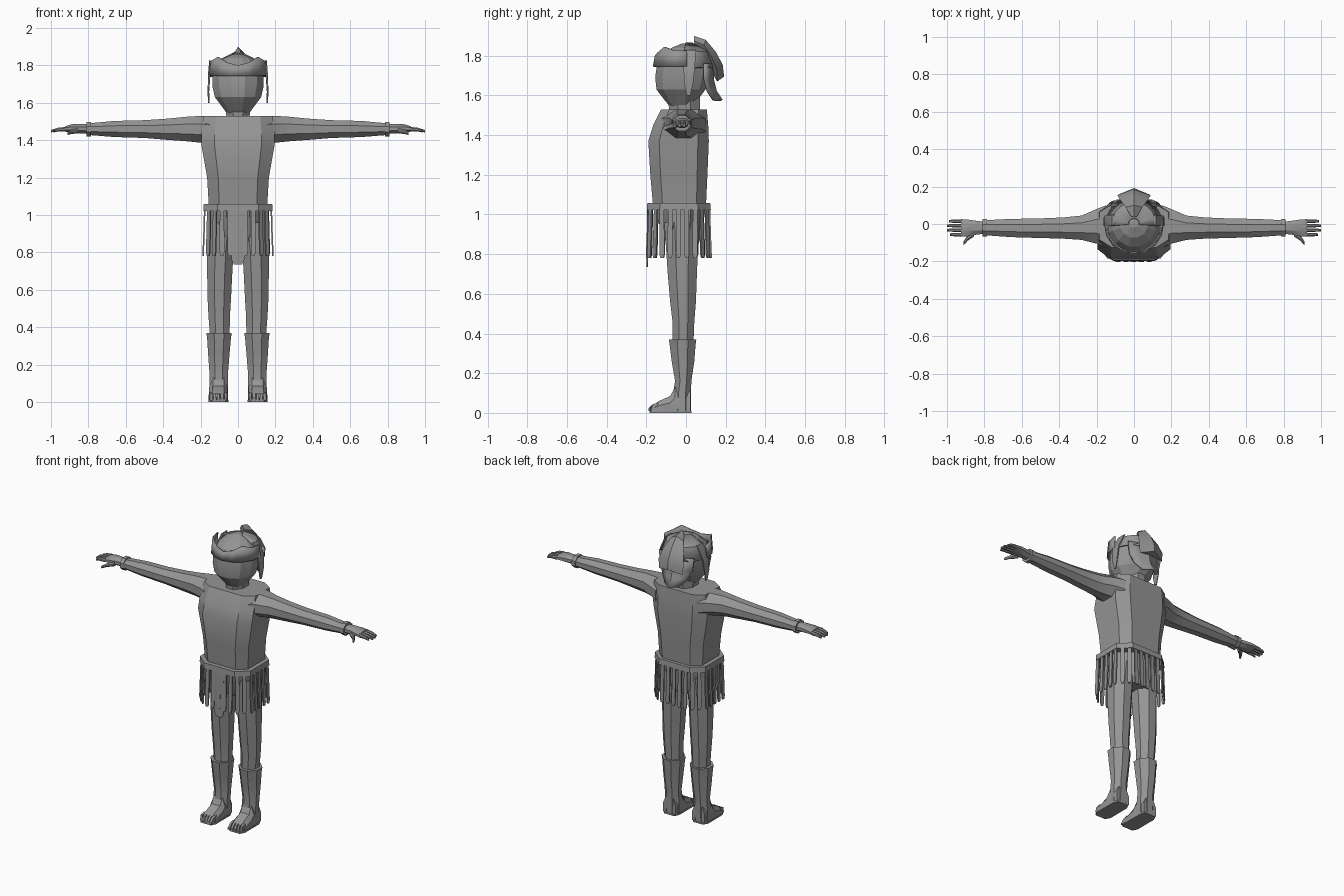
import bpy, bmesh, math
from mathutils import Vector

grey = bpy.data.materials.new("plain grey")
grey.diffuse_color = (0.3, 0.3, 0.3, 1)


def make(name, bm, angle=30, mirror=False, thick=0):
    bmesh.ops.recalc_face_normals(bm, faces=bm.faces)
    me = bpy.data.meshes.new(name)
    bm.to_mesh(me)
    bm.free()
    ob = bpy.data.objects.new(name, me)
    bpy.context.collection.objects.link(ob)
    me.materials.append(grey)
    bpy.ops.object.select_all(action='DESELECT')
    ob.select_set(True)
    bpy.context.view_layer.objects.active = ob
    if angle:
        bpy.ops.object.shade_smooth_by_angle(angle=math.radians(angle))
    if thick:
        s = ob.modifiers.new("thickness", 'SOLIDIFY')
        s.thickness, s.offset = thick, 0
    if mirror:
        ob.modifiers.new("mirror", 'MIRROR')
    return ob


def chamfered(a0, a1, b0, b1, c=0.3):
    """Eight-sided outline inside a rectangle, c is the corner cut."""
    p, q = (a1 - a0) * c, (b1 - b0) * c
    return [(a0 + p, b0), (a1 - p, b0), (a1, b0 + q), (a1, b1 - q),
            (a1 - p, b1), (a0 + p, b1), (a0, b1 - q), (a0, b0 + q)]


def skin(bm, rings, closed=True, caps=True):
    vs = [[bm.verts.new(p) for p in r] for r in rings]
    n = len(vs[0])
    for a, b in zip(vs, vs[1:]):
        for i in range(n if closed else n - 1):
            j = (i + 1) % n
            bm.faces.new((a[i], a[j], b[j], b[i]))
    if caps:
        bm.faces.new(vs[0])
        bm.faces.new(vs[-1])


def loft(name, rows, axis='Z', c=0.3, mirror=False, angle=30):
    """rows: (station, a0, a1, b0, b1); a,b = x,y along Z and y,z along X."""
    bm = bmesh.new()
    skin(bm, [[(a, b, s) if axis == 'Z' else (s, a, b)
               for a, b in chamfered(*r, c)] for s, *r in rows])
    return make(name, bm, angle, mirror)


# Body
loft("torso", [(1.03, -.155, .155, -.165, .10), (1.2, -.165, .165, -.18, .108),
               (1.37, -.195, .195, -.19, .115), (1.45, -.195, .195, -.165, .112),
               (1.53, -.185, .185, -.125, .105)], c=0.18)
loft("hips", [(.84, -.10, .10, -.09, .06), (.90, -.155, .155, -.12, .08),
              (1.04, -.155, .155, -.16, .10)])
loft("neck", [(1.51, -.06, .06, -.085, .07), (1.60, -.07, .07, -.09, .07)])

# Arms and cuffs
loft("arm", [(.15, -.13, .10, 1.37, 1.529), (.2, -.105, .08, 1.387, 1.53),
             (.28, -.085, .045, 1.395, 1.525), (.38, -.078, .035, 1.402, 1.515),
             (.50, -.075, .03, 1.412, 1.507), (.66, -.07, .027, 1.417, 1.503),
             (.80, -.06, .02, 1.428, 1.49)], 'X', mirror=True)
loft("cuff", [(.785, -.066, .026, 1.42, 1.498), (.81, -.066, .026, 1.42, 1.498)],
     'X', mirror=True)
loft("hand", [(.80, -.052, .012, 1.435, 1.485), (.85, -.058, .018, 1.437, 1.487),
              (.89, -.066, .024, 1.44, 1.485), (.925, -.068, .026, 1.446, 1.474)],
     'X', mirror=True)
for i, tip in enumerate((.985, 1, 1, .99)):
    y = -.057 + i * .024
    loft(f"finger_{i + 1}", [(.92, y - .01, y + .01, 1.448, 1.472),
                             (.96, y - .009, y + .009, 1.447, 1.467),
                             (tip, y - .007, y + .007, 1.442, 1.455)], 'X', mirror=True)
loft("thumb", [(.855, -.066, -.04, 1.437, 1.465), (.89, -.09, -.06, 1.433, 1.457),
               (.912, -.115, -.095, 1.428, 1.445)], 'X', mirror=True)

# Legs, boots and feet
loft("leg", [(.36, .045, .15, -.068, .038), (.46, .043, .158, -.068, .042),
             (.56, .037, .163, -.08, .05), (.70, .030, .165, -.092, .055),
             (.82, .022, .165, -.10, .06), (.96, .005, .16, -.11, .065)], mirror=True)
loft("boot", [(.01, .055, .155, -.07, .025), (.10, .053, .153, -.065, .025),
              (.16, .053, .153, -.055, .027), (.26, .045, .160, -.072, .042),
              (.34, .038, .165, -.082, .048), (.37, .034, .169, -.086, .052)], mirror=True)
bm = bmesh.new()
skin(bm, [[(.105 - w, y, .008), (.105 + w, y, .008), (.105 + w, y, h * .6),
           (.105 + w * .6, y, h), (.105 - w * .6, y, h), (.105 - w, y, h * .6)]
          for y, w, h in ((.022, .046, .11), (-.055, .05, .13), (-.08, .05, .085),
                          (-.14, .052, .058), (-.155, .05, .045))])
make("foot", bm, 30, True)
loft("sole", [(0, .052, .158, -.185, .027), (.01, .052, .158, -.185, .027)], c=.15, mirror=True)
for i in range(5):
    x = .066 + i * .0195
    bm = bmesh.new()
    skin(bm, [[(x - .009, y, .01), (x + .009, y, .01), (x + .007, y, h), (x - .007, y, h)]
              for y, h in ((-.14, .052), (-.17, .042), (-.19 + i * .004, .022))])
    make(f"toe_{i + 1}", bm, 30, True)

# Belt with hanging strips
loft("belt", [(1.022, -.185, .185, -.197, .125), (1.058, -.183, .183, -.195, .122)], c=.2)
outline = [Vector(p) for p in chamfered(-.178, .178, -.19, .118, .2)]
edges = list(zip(outline, outline[1:] + outline[:1]))
total = sum((b - a).length for a, b in edges)
count = 28
bm = bmesh.new()
for k in range(count):
    d = (k + .5) * total / count
    for a, b in edges:
        if d <= (b - a).length:
            break
        d -= (b - a).length
    t = (b - a).normalized()
    out = Vector((t.y, -t.x))
    mid = a + t * d
    rings = []
    for z, w, push in ((1.03, .011, 0), (.90, .0125, .004), (.80, .0125, .008), (.78, .007, .008)):
        c = mid + out * push
        rings.append([(*(c + t * u + out * v), z) for u, v in
                      ((-w, -.004), (w, -.004), (w, .004), (-w, .004))])
    skin(bm, rings)
make("skirt_strips", bm, 30)
loft("front_apron", [(.735, -.02, .02, -.2, -.192), (.76, -.034, .034, -.2, -.192),
                     (1.03, -.034, .034, -.196, -.188)], c=.1)

# Head: stacked twelve-sided rings
bm = bmesh.new()
rows = [(1.535, .055, -.02), (1.575, .085, -.025), (1.63, .128, -.025), (1.69, .142, -.018),
        (1.75, .142, -.01), (1.80, .118, -.005), (1.84, .075, 0), (1.862, .02, 0)]
skin(bm, [[(r * math.cos(i * math.tau / 12 + .2618), y + r * math.sin(i * math.tau / 12 + .2618), z)
           for i in range(12)] for z, r, y in rows])
make("head", bm, 15)


def band(name, specs, thick=.008):
    """Open shell from rows of points."""
    bm = bmesh.new()
    skin(bm, specs, closed=False, caps=False)
    return make(name, bm, 30, thick=thick)


# Visor wrapping the brow, tallest at its corners
angles = [math.radians(180 + i * 22.5) for i in range(9)]
lift = (1.825, 1.825, 1.845, 1.815, 1.80, 1.815, 1.845, 1.825, 1.825)
band("visor", [[(.157 * math.cos(a), .005 + .168 * math.sin(a), 1.745) for a in angles],
               [(.150 * math.cos(a), .005 + .158 * math.sin(a), h) for a, h in zip(angles, lift)]])

# Cheek flaps
loft("cheek_flap", [(1.60, .152, .160, .005, .022), (1.66, .154, .163, -.01, .036),
                    (1.74, .148, .160, -.012, .045), (1.83, .108, .118, -.008, .05)],
     c=.15, mirror=True)

# Dome cap and neck guard behind the head
arc = [math.radians(-5 + i * 19) for i in range(11)]
band("neck_guard", [[(r * math.cos(a), y + r * math.sin(a) * k, z) for a in arc]
                    for z, r, y, k in ((1.862, .03, 0, 1), (1.82, .115, 0, 1),
                                       (1.74, .152, 0, .9))])
band("neck_flap", [[(w * s, y - .04 * abs(s), z) for s in (-1, -.5, 0, .5, 1)]
                   for z, w, y in ((1.76, .125, .135), (1.68, .115, .135),
                                   (1.62, .09, .15), (1.575, .05, .18))], .012)

# Crest: ridged fan that widens toward the back
bm = bmesh.new()
skin(bm, [[(-w, y1 - d, z1 - .025), (0, y1, z1), (w, y1 - d, z1 - .025), (0, y0, z0)]
          for w, y1, z1, y0, z0, d in ((.015, .04, 1.90, .05, 1.83, 0),
                                       (.045, .10, 1.88, .07, 1.81, .01),
                                       (.075, .15, 1.82, .105, 1.78, .02),
                                       (.09, .185, 1.755, .13, 1.73, .03),
                                       (.085, .192, 1.695, .145, 1.69, .035))])
make("crest", bm, 25)
